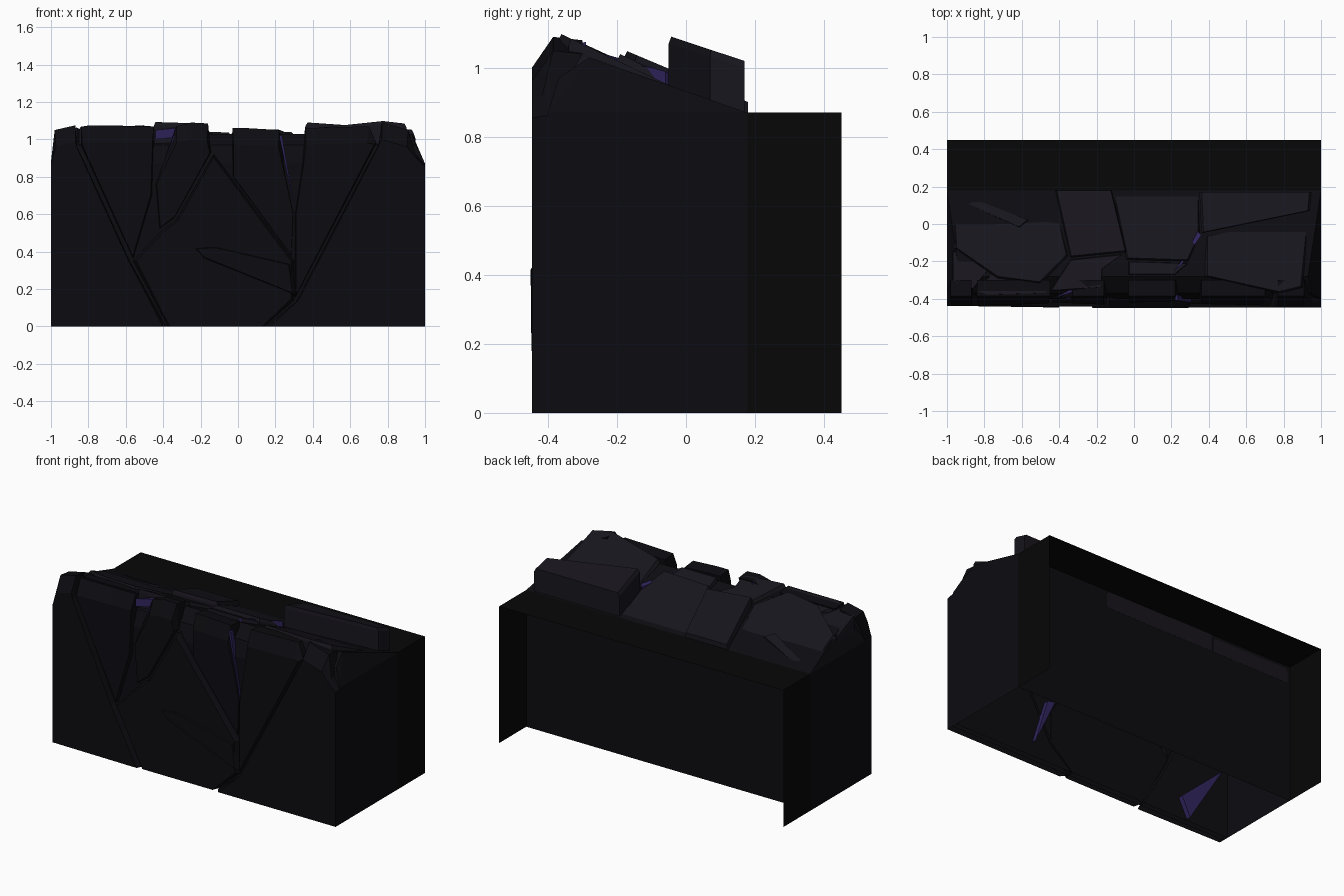
import bpy, bmesh

if "Cube" in bpy.data.objects:
    bpy.data.objects.remove(bpy.data.objects["Cube"])


def material(name, rgb):
    m = bpy.data.materials.new(name)
    m.diffuse_color = (*rgb, 1)
    m.use_nodes = True
    m.node_tree.nodes["Principled BSDF"].inputs["Base Color"].default_value = m.diffuse_color
    return m


FRONT = material("dark_rock", (0.0038, 0.0034, 0.0052))
CROWN = material("crown_rock", (0.0085, 0.0075, 0.0118))
BLACK = material("black_shell", (0.002, 0.002, 0.002))
VIOLET = material("violet_crystal", (0.03, 0.018, 0.11))


def finish(name, bm, mat, open_base=False):
    bmesh.ops.recalc_face_normals(bm, faces=bm.faces)
    if open_base:
        low = [f for f in bm.faces if all(v.co.z < 0.001 for v in f.verts)]
        bmesh.ops.delete(bm, geom=low, context='FACES')
    me = bpy.data.meshes.new(name)
    bm.to_mesh(me)
    bm.free()
    me.materials.append(mat)
    ob = bpy.data.objects.new(name, me)
    bpy.context.collection.objects.link(ob)
    return ob


def loft(name, loops, mat, caps=(True, True)):
    """Solid through loops of equal length, open where it meets the ground."""
    bm = bmesh.new()
    rings = [[bm.verts.new(p) for p in lp] for lp in loops]
    n = len(rings[0])
    for a, b in zip(rings, rings[1:]):
        for i in range(n):
            j = (i + 1) % n
            bm.faces.new((a[i], a[j], b[j], b[i]))
    if caps[0]:
        bm.faces.new(rings[0])
    if caps[1]:
        bm.faces.new(rings[-1])
    return finish(name, bm, mat, True)


def front_shard(name, outline, y, lean=0.0):
    """Splintered slab on the front, with chamfered rim and rounded crown."""
    cx = sum(p[0] for p in outline) / len(outline)
    cz = sum(p[1] for p in outline) / len(outline)
    back, rim, face = [], [], []
    for x, z in outline:
        top = z > 1.0
        back.append((x, -0.30 if top else -0.37, z - 0.01 if top else z))
        rim.append((x, -0.385 if top else y + 0.03, z))
        fx = x if abs(x) == 1 else x + (cx - x) * 0.04
        fz = z if z == 0 else (z - 0.09 if top else z + (cz - z) * 0.03)
        face.append((fx, max(-0.45, y + lean * (x - cx)), fz))
    loft(name, [back, rim, face], FRONT, (True, True))


def top_slab(name, outline, lift=0.0, pitch=0.47):
    """Sloping slab on the crown with a small chamfer."""
    cx = sum(p[0] for p in outline) / len(outline)
    cy = sum(p[1] for p in outline) / len(outline)

    def h(y):
        return 0.855 + lift + (0.17 - y) * pitch
    low = [(x, y, 0.76 + max(0, 0.17 - y) * 0.35) for x, y in outline]
    rim = [(x, y, h(y) - 0.02) for x, y in outline]
    face = [(x + (cx - x) * 0.04, y if y > 0.16 else y + (cy - y) * 0.05, h(y))
            for x, y in outline]
    loft(name, [low, rim, face], CROWN)


# Hollow rock body behind the splinters, open underneath
bm = bmesh.new()
for s in (-1, 1):
    for p in [(1, -0.405, 0), (1, 0.178, 0), (1, 0.178, 0.87), (1, -0.40, 0.87),
              (0.95, -0.37, 0.97), (0.93, -0.28, 1.03)]:
        bm.verts.new((s * p[0], p[1], p[2]))
bmesh.ops.convex_hull(bm, input=bm.verts)
finish("rock_body", bm, FRONT, True)

# Front splinters, left to right
shards = [
    ([(-1, 0), (-.385, 0), (-.58, .35), (-.86, .96), (-.87, 1.075), (-.98, 1.05), (-1, .88)], -.44, -.015),
    ([(-.56, .36), (-.46, .7), (-.45, 1.07), (-.60, 1.07), (-.84, 1.07), (-.84, .97)], -.43, .03),
    ([(-.42, .52), (-.34, .58), (-.145, .93), (-.16, 1.085), (-.25, 1.09), (-.33, 1.07), (-.44, .76)], -.425, -.04),
    ([(-.375, 0), (.14, 0), (.30, .14), (.30, .35), (-.13, .92), (-.33, .57), (-.41, .51), (-.56, .35)], -.44, 0),
    ([(-.03, .80), (.29, .37), (.30, .60), (.22, 1.05), (.05, 1.06), (-.03, 1.06)], -.415, .03),
    ([(.305, .15), (.74, .98), (.70, 1.07), (.36, 1.06), (.345, .86), (.305, .6)], -.43, -.02),
    ([(.15, 0), (1, 0), (1, .86), (.95, .92), (.91, 1.05), (.77, 1.09), (.75, .97), (.31, .13)], -.447, 0),
]
for i, (outline, y, lean) in enumerate(shards):
    front_shard(f"front_splinter_{i + 1}", outline, y, lean)

# Shallow low ledge on the front
loft("front_ledge", [
    [(-.24, -.42, .42), (-.19, -.42, .36), (.31, -.42, .16), (.29, -.42, .34), (-.12, -.42, .43)],
    [(-.22, -.45, .415), (-.18, -.45, .37), (.29, -.448, .18), (.27, -.448, .33), (-.12, -.448, .42)]], FRONT)

# Crown slabs
slabs = [
    ([(-.98, .18), (-.43, .18), (-.35, -.17), (-.50, -.32), (-.73, -.29), (-.96, -.13)], 0, .45),
    ([(-.96, .17), (-.56, .02), (-.61, -.02), (-.98, .15)], .012, .45),
    ([(-.97, -.14), (-.76, -.22), (-.86, -.35), (-.97, -.31)], .0, .40),
    ([(-.85, -.36), (-.74, -.24), (-.46, -.32), (-.46, -.37), (-.80, -.38)], .0, .40),
    ([(-.42, .18), (-.12, .18), (-.04, -.15), (-.34, -.18)], .05, .41),
    ([(-.34, -.19), (-.06, -.16), (-.17, -.24), (-.17, -.34), (-.45, -.36)], .015, .42),
    ([(-.12, .18), (.35, .18), (.35, -.06), (.29, -.20), (-.04, -.19)], .015, .46),
    ([(-.03, -.20), (.29, -.21), (.22, -.27), (-.03, -.27)], .0, .45),
    ([(.35, .17), (.95, .17), (.94, .07), (.36, -.05)], .165, .32),
    ([(.38, -.06), (.94, .06), (.90, -.34), (.78, -.37), (.38, -.28)], .0, .45),
]
for i, (outline, lift, pitch) in enumerate(slabs):
    top_slab(f"crown_slab_{i + 1}", outline, lift, pitch)

# Thin rear shell: shelf and two end panels, open at the back and bottom
bm = bmesh.new()
v = [bm.verts.new((s * 1.0, y, z)) for s in (-1, 1) for y in (.17, .45) for z in (0, .87)]
bm.faces.new((v[0], v[1], v[3], v[2]))
bm.faces.new((v[4], v[6], v[7], v[5]))
bm.faces.new((v[1], v[5], v[7], v[3]))
finish("rear_shell", bm, BLACK)


def crystal(name, pts, d):
    loft(name, [pts, [(p[0] + d[0], p[1] + d[1], p[2] + d[2]) for p in pts]], VIOLET)


# Violet crystal slivers in the cracks and on the hollow inside
crystal("crystal_front_right", [(.22, -.41, 1.02), (.235, -.41, 1.02), (.31, -.42, .59)], (0, .03, 0))
crystal("crystal_front_left", [(-.345, -.40, 1.02), (-.335, -.40, 1.02), (-.43, -.42, .74)], (0, .03, 0))
crystal("crystal_top_right", [(.20, -.27, 1.05), (.36, -.06, .99), (.34, -.04, .98), (.22, -.27, 1.04)], (0, 0, -.05))
crystal("crystal_top_left", [(-.44, -.40, 1.05), (-.28, -.35, 1.065), (-.26, -.29, 1.075), (-.32, -.34, 1.065)], (0, 0, -.05))
crystal("crystal_inside_left", [(-.64, -.34, .13), (-.94, -.34, .40), (-.70, -.34, .01)], (0, -.05, 0))
crystal("crystal_inside_right", [(.295, -.34, .39), (.35, -.34, .38), (.44, -.34, .09)], (0, -.05, 0))
